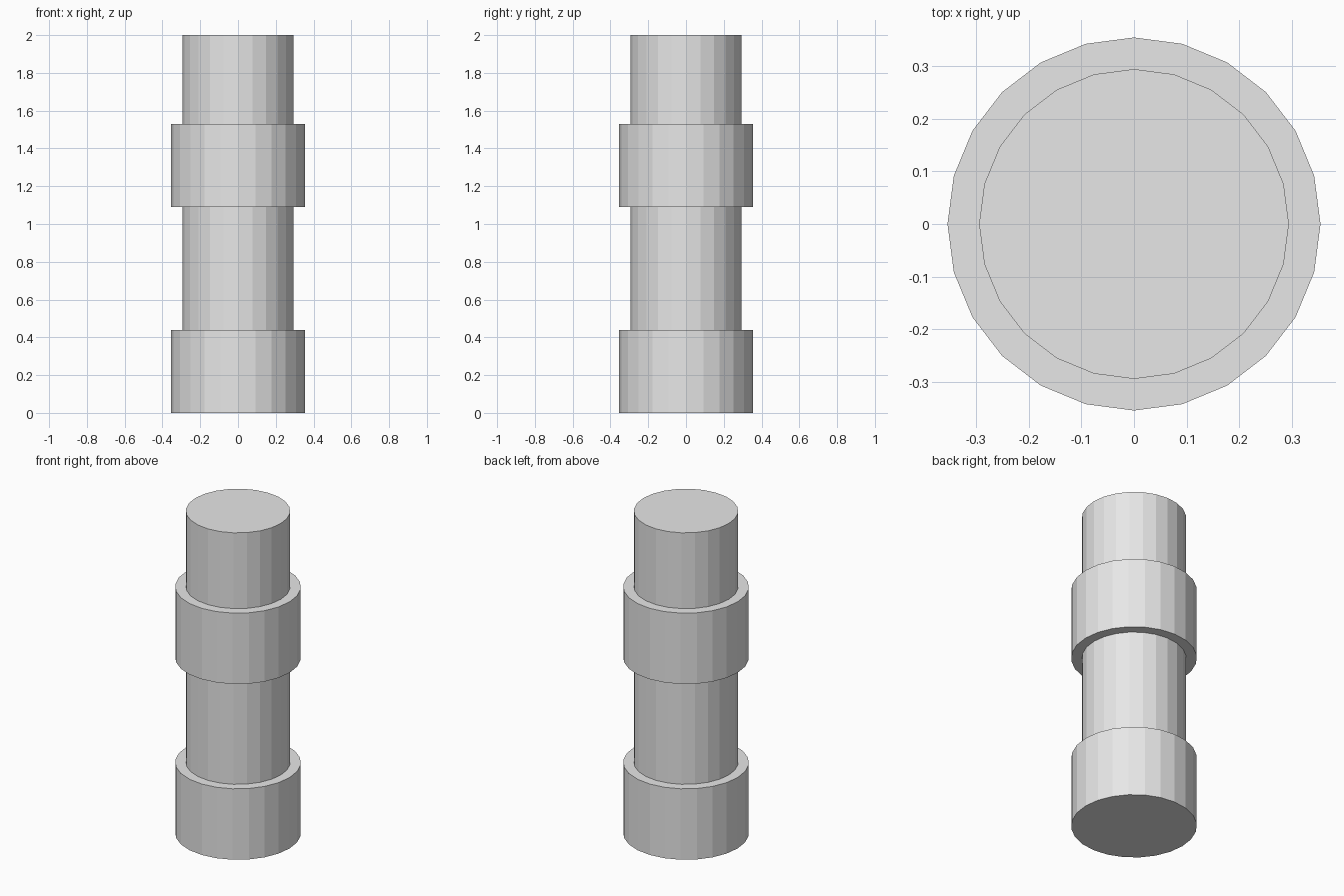
import bpy
import math

if "Cube" in bpy.data.objects:
    bpy.data.objects.remove(bpy.data.objects["Cube"])

SIDES = 24

grey = bpy.data.materials.new("light_grey")
grey.diffuse_color = (0.8, 0.8, 0.8, 1)
grey.use_nodes = True
grey.node_tree.nodes["Principled BSDF"].inputs["Base Color"].default_value = grey.diffuse_color


def cylinder(name, radius, z0, z1):
    """Flat-sided upright cylinder between two heights."""
    bpy.ops.mesh.primitive_cylinder_add(
        vertices=SIDES, radius=radius, depth=z1 - z0,
        location=(0, 0, (z0 + z1) / 2))
    obj = bpy.context.object
    obj.name = name
    obj.data.materials.append(grey)
    return obj


# Central shaft, seated inside the base collar
cylinder("shaft", 0.294, 0.2, 2.0)

# Two equal wider collars: one at the foot, one above the middle
for name, z in (("base_collar", 0.0), ("upper_collar", 1.09)):
    cylinder(name, 0.354, z, z + 0.44)
